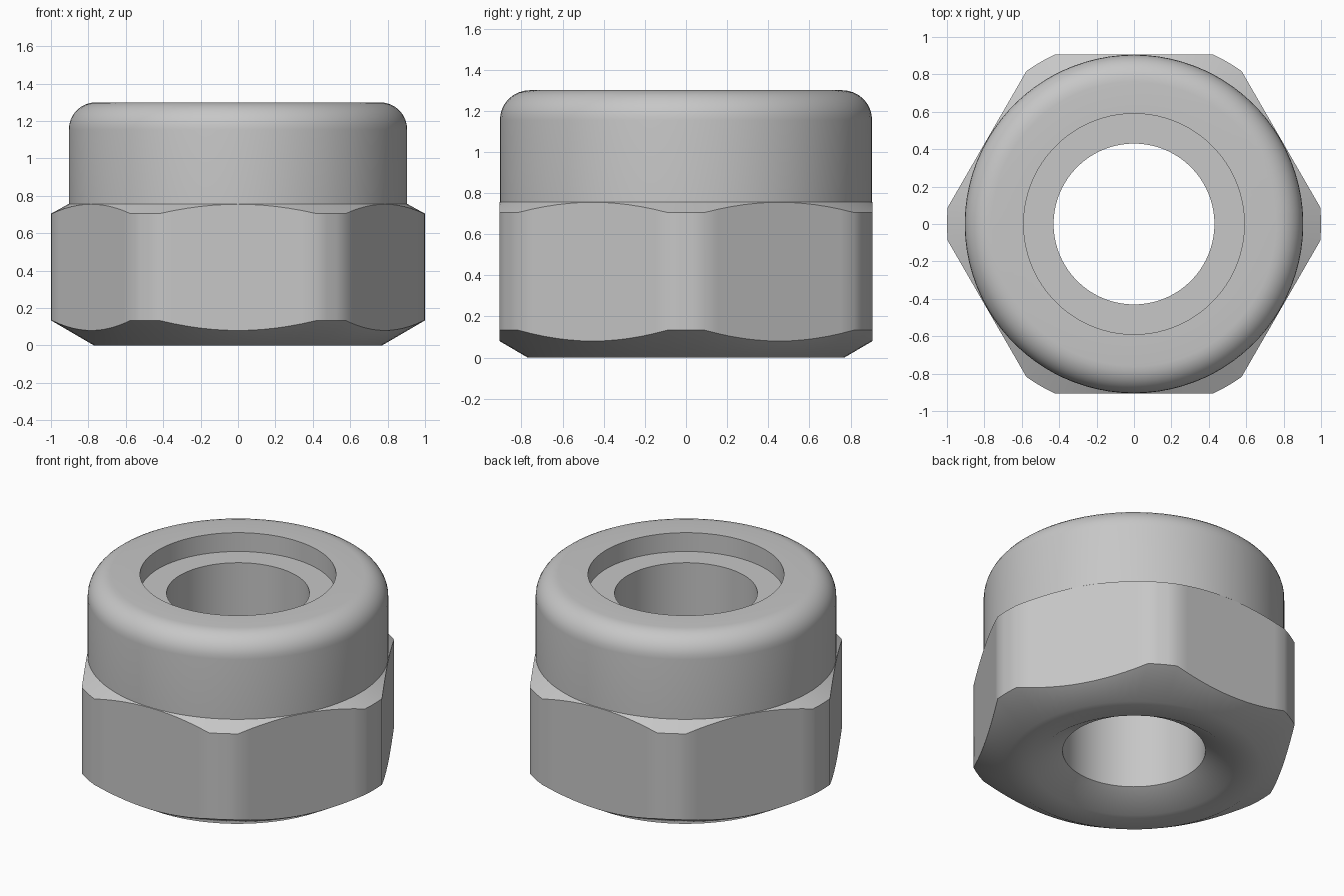
import bpy, bmesh
from math import sin, cos, pi, acos, tan, radians

cube = bpy.data.objects.get("Cube")
if cube:
    bpy.data.objects.remove(cube, do_unlink=True)

APOTHEM = 0.907           # centre to hex flat
CORNER = 1.0              # radius of the rounded hex corners
SLOPE = tan(radians(30))  # chamfer slope
COLLAR, TOP, FILLET = 0.905, 1.30, 0.145
BORE, RECESS = 0.43, 0.59

steel = bpy.data.materials.new("steel grey")
steel.use_nodes = True
grey = (0.57, 0.57, 0.57, 1)
steel.diffuse_color = grey
steel.node_tree.nodes["Principled BSDF"].inputs["Base Color"].default_value = grey

# Columns around the axis: flat strips plus short rounded corners, with hex radius
flat_half = acos(APOTHEM / CORNER)
columns = []
for side in range(6):
    middle = pi / 6 + side * pi / 3
    offsets = [flat_half * (i / 6 - 1) for i in range(13)]
    offsets += [flat_half + (pi / 3 - 2 * flat_half) * k / 3 for k in (1, 2)]
    for off in offsets:
        columns.append((middle + off, min(CORNER, APOTHEM / cos(off))))


def circle(radius, z):
    return [(radius, z) for _ in columns]


# Rings in order: underside, chamfered hex, collar, fillet, recess, bore, countersink
rings = [circle(0.60, 0), circle(0.77, 0)]
rings.append([(r, 0.134 - (CORNER - r) * SLOPE) for _, r in columns])
rings.append([(r, 0.705 + (CORNER - r) * 0.54) for _, r in columns])
rings.append(circle(COLLAR, 0.757))
for i in range(9):
    a = i / 8 * pi / 2
    rings.append(circle(COLLAR - FILLET * (1 - cos(a)), TOP - FILLET * (1 - sin(a))))
rings += [circle(RECESS, TOP), circle(RECESS, 1.175), circle(BORE, 1.175), circle(BORE, 0.10)]

bm = bmesh.new()
verts = [[bm.verts.new((r * cos(a), r * sin(a), z))
          for (a, _), (r, z) in zip(columns, ring)] for ring in rings]
n = len(columns)
for j, low in enumerate(verts):
    high = verts[(j + 1) % len(verts)]
    for i in range(n):
        k = (i + 1) % n
        bm.faces.new((low[i], low[k], high[k], high[i]))
bmesh.ops.recalc_face_normals(bm, faces=bm.faces)

mesh = bpy.data.meshes.new("lock_nut")
bm.to_mesh(mesh)
bm.free()
mesh.materials.append(steel)
nut = bpy.data.objects.new("lock_nut", mesh)
bpy.context.collection.objects.link(nut)
bpy.ops.object.select_all(action="DESELECT")
nut.select_set(True)
bpy.context.view_layer.objects.active = nut
bpy.ops.object.shade_smooth_by_angle(angle=radians(40))
